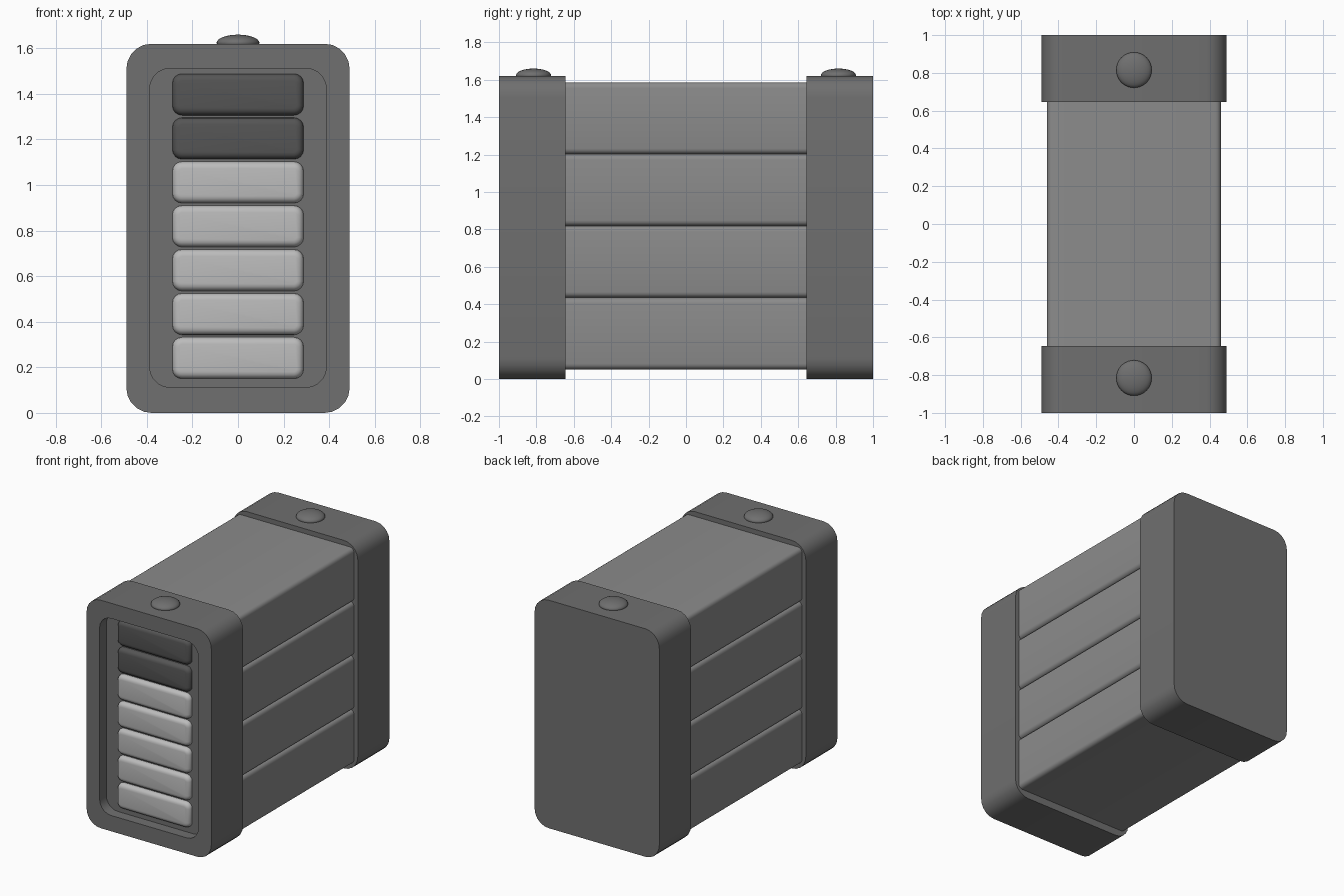
import bpy, bmesh, math

if "Cube" in bpy.data.objects:
    bpy.data.objects.remove(bpy.data.objects["Cube"])


def material(name, v):
    m = bpy.data.materials.new(name)
    m.diffuse_color = (v, v, v, 1)
    m.use_nodes = True
    m.node_tree.nodes["Principled BSDF"].inputs["Base Color"].default_value = m.diffuse_color
    return m


CASE = material("case_grey", 0.16)
BODY = material("body_grey", 0.26)
DARK = material("dark_grey", 0.09)
LIGHT = material("light_grey", 0.5)


def finish(obj, mat):
    obj.data.materials.append(mat)
    bpy.ops.object.select_all(action='DESELECT')
    obj.select_set(True)
    bpy.context.view_layer.objects.active = obj
    bpy.ops.object.shade_smooth_by_angle(angle=math.radians(35))
    return obj


def outline(hx, z0, z1, r, n):
    """Rounded rectangle in the xz plane."""
    pts = []
    for i, (sx, z) in enumerate([(1, z1 - r), (-1, z1 - r), (-1, z0 + r), (1, z0 + r)]):
        for k in range(n + 1):
            a = math.pi / 2 * (i + k / n)
            pts.append((sx * (hx - r) + r * math.cos(a), z + r * math.sin(a)))
    return pts


def loft(name, rings, mat):
    """Closed skin through (outline, y) rings of equal point count."""
    bm = bmesh.new()
    loops = [[bm.verts.new((x, y, z)) for x, z in pts] for pts, y in rings]
    for a, b in zip(loops, loops[1:]):
        for i in range(len(a)):
            j = (i + 1) % len(a)
            bm.faces.new((a[i], a[j], b[j], b[i]))
    bm.faces.new(loops[0])
    bm.faces.new(loops[-1])
    bmesh.ops.recalc_face_normals(bm, faces=bm.faces)
    me = bpy.data.meshes.new(name)
    bm.to_mesh(me)
    bm.free()
    obj = bpy.data.objects.new(name, me)
    bpy.context.collection.objects.link(obj)
    return finish(obj, mat)


# End caps: the front one has a recessed panel
outer = outline(0.49, 0, 1.62, 0.11, 5)
recess = outline(0.388, 0.112, 1.512, 0.09, 5)
loft("front_cap", [(outer, -0.645), (outer, -1), (recess, -1), (recess, -0.925)], CASE)
loft("back_cap", [(outer, 0.645), (outer, 1)], CASE)

# Four stacked body slats between the caps
for i in range(4):
    z = 0.052 + i * 0.3835
    slat = outline(0.46, z, z + 0.3835, 0.03, 4)
    loft(f"body_slat_{i + 1}", [(slat, -0.65), (slat, 0.65)], BODY)

# Seven pillow-edged bars in the recess, the top two dark
for i in range(7):
    z, r = 0.15 + i * 0.1927, 0.03
    rings = [(outline(0.288, z, z + 0.182, 0.042, 4), -0.92)]
    for k in range(5):
        a = math.pi / 2 * k / 4
        d = r * (1 - math.cos(a))
        rings.append((outline(0.288 - d, z + d, z + 0.182 - d, 0.042 - d, 4),
                      -0.928 - r * math.sin(a)))
    loft(f"indicator_bar_{i + 1}", rings, DARK if i > 4 else LIGHT)

# Flattened buttons on top of both caps
for name, y in (("front_button", -0.815), ("back_button", 0.815)):
    bpy.ops.mesh.primitive_uv_sphere_add(segments=32, ring_count=16, radius=1, location=(0, y, 1.624))
    b = bpy.context.object
    b.name = name
    b.scale = (0.094, 0.094, 0.036)
    bpy.ops.object.transform_apply(location=False, rotation=False, scale=True)
    finish(b, CASE)
